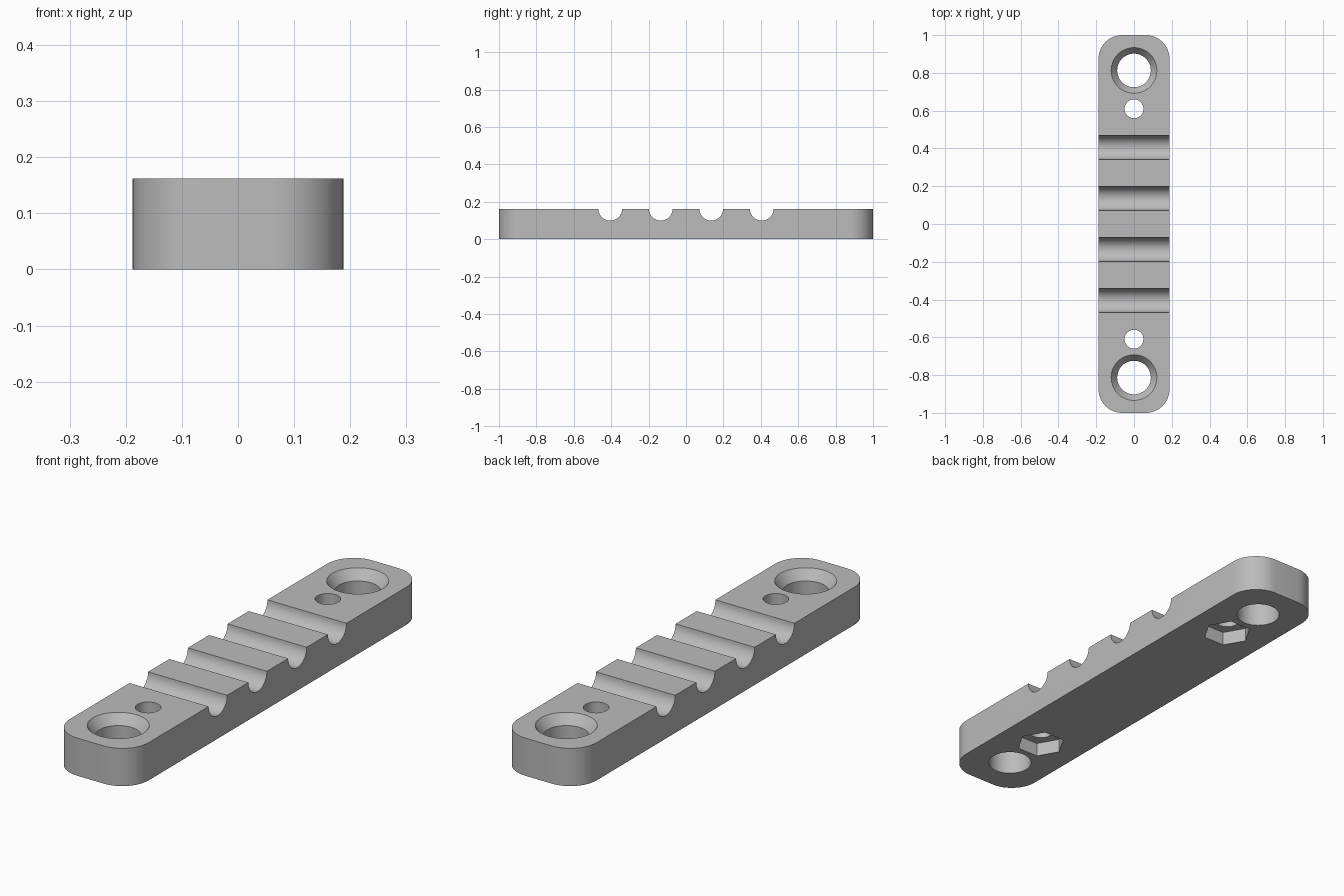
import bpy
import bmesh
from math import radians, pi, cos, sin

if "Cube" in bpy.data.objects:
    bpy.data.objects.remove(bpy.data.objects["Cube"], do_unlink=True)

HALF_W, HALF_L, HEIGHT, CORNER = 0.188, 1.0, 0.162, 0.125

grey = bpy.data.materials.new("plain grey")
grey.use_nodes = True
colour = (0.5, 0.5, 0.5, 1)
grey.diffuse_color = colour
grey.node_tree.nodes["Principled BSDF"].inputs["Base Color"].default_value = colour


def new_object(name, bm):
    bmesh.ops.recalc_face_normals(bm, faces=bm.faces)
    mesh = bpy.data.meshes.new(name)
    bm.to_mesh(mesh)
    bm.free()
    mesh.materials.append(grey)
    obj = bpy.data.objects.new(name, mesh)
    bpy.context.collection.objects.link(obj)
    return obj


def stack(name, y, rings, sides):
    """Closed solid of revolution from (radius, z) rings."""
    bm = bmesh.new()
    loops = [[bm.verts.new((r * cos(2 * pi * i / sides), y + r * sin(2 * pi * i / sides), z))
              for i in range(sides)] for r, z in rings]
    for low, high in zip(loops, loops[1:]):
        for i in range(sides):
            j = (i + 1) % sides
            bm.faces.new((low[i], low[j], high[j], high[i]))
    bm.faces.new(loops[0])
    bm.faces.new(loops[-1])
    return new_object(name, bm)


def groove(y, radius=0.063, sides=48):
    """Round bar lying along x."""
    bm = bmesh.new()
    ring = [bm.verts.new((-0.3, y + radius * cos(2 * pi * i / sides),
                          HEIGHT + radius * sin(2 * pi * i / sides))) for i in range(sides)]
    face = bm.faces.new(ring)
    new = bmesh.ops.extrude_face_region(bm, geom=[face])["geom"]
    bmesh.ops.translate(bm, vec=(0.6, 0, 0),
                        verts=[v for v in new if isinstance(v, bmesh.types.BMVert)])
    return new_object("groove_cutter", bm)


# Bar with rounded corners
bm = bmesh.new()
outline = []
for sx, sy, start in ((1, 1, 0), (-1, 1, 90), (-1, -1, 180), (1, -1, 270)):
    for i in range(13):
        a = radians(start + 7.5 * i)
        outline.append(bm.verts.new((sx * (HALF_W - CORNER) + CORNER * cos(a),
                                     sy * (HALF_L - CORNER) + CORNER * sin(a), 0)))
base = bm.faces.new(outline)
top = bmesh.ops.extrude_face_region(bm, geom=[base])["geom"]
bmesh.ops.translate(bm, vec=(0, 0, HEIGHT),
                    verts=[v for v in top if isinstance(v, bmesh.types.BMVert)])
bar = new_object("clamp_bar", bm)

# Cable grooves, countersunk screw holes, bolt holes and nut pockets
cutters = [groove(y) for y in (-0.405, -0.135, 0.135, 0.405)]
for s in (-1, 1):
    cutters.append(stack("screw_cutter", s * 0.813,
                         [(0.089, -0.1), (0.089, HEIGHT - 0.042),
                          (0.121, HEIGHT), (0.121, HEIGHT + 0.1)], 48))
    cutters.append(stack("bolt_cutter", s * 0.61, [(0.05, -0.1), (0.05, 0.3)], 32))
    cutters.append(stack("nut_cutter", s * 0.61, [(0.1, -0.1), (0.1, 0.06)], 6))

bpy.context.view_layer.objects.active = bar
for cutter in cutters:
    cut = bar.modifiers.new("cut", 'BOOLEAN')
    cut.operation = 'DIFFERENCE'
    cut.solver = 'EXACT'
    cut.object = cutter
    bpy.ops.object.modifier_apply(modifier=cut.name)
    bpy.data.objects.remove(cutter, do_unlink=True)

# Smooth curves, sharp edges
bpy.ops.object.select_all(action='DESELECT')
bar.select_set(True)
bpy.ops.object.shade_smooth_by_angle(angle=radians(25))
